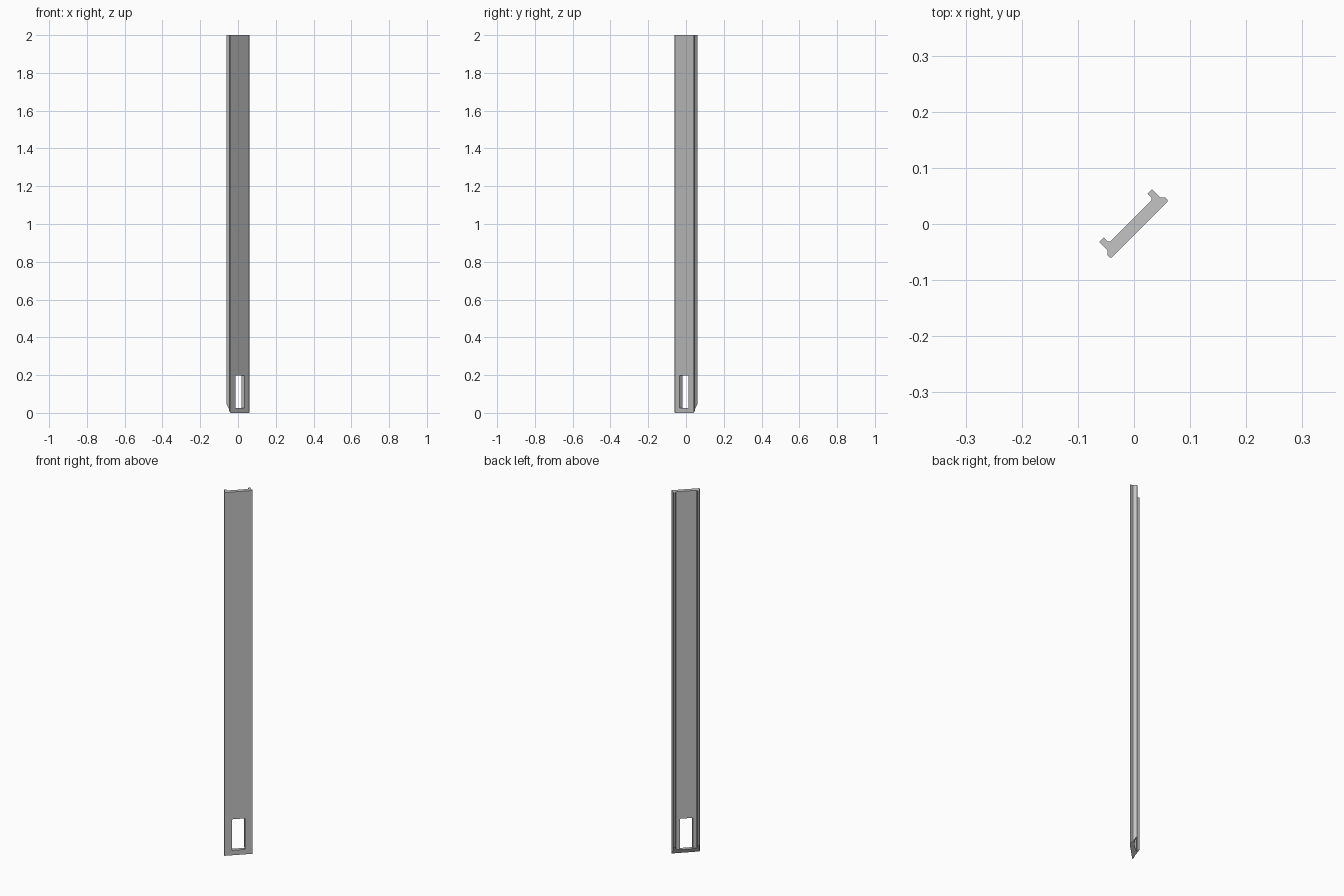
import bpy, bmesh, math
from mathutils import Vector, Matrix

if "Cube" in bpy.data.objects:
    bpy.data.objects.remove(bpy.data.objects["Cube"])

grey = bpy.data.materials.new("plain_grey")
grey.diffuse_color = (0.55, 0.55, 0.55, 1)
grey.use_nodes = True
grey.node_tree.nodes["Principled BSDF"].inputs["Base Color"].default_value = grey.diffuse_color

# Half cross-section: distance from the middle, depth (back is positive)
half = [(0.0700, -0.0141), (0.0725, -0.0120), (0.0730, -0.0070), (0.0710, -0.0040),
        (0.0665, 0.0005), (0.0665, 0.0205), (0.0655, 0.0212), (0.0560, 0.0212),
        (0.0550, 0.0205), (0.0550, 0.0110), (0.0520, 0.0078)]
profile = half + [(-u, v) for u, v in reversed(half)]

# Channel-shaped slat, extruded upwards
bm = bmesh.new()
face = bm.faces.new([bm.verts.new((u, v, 0)) for u, v in profile])
top = bmesh.ops.extrude_face_region(bm, geom=[face])["geom"]
bmesh.ops.translate(bm, vec=(0, 0, 2), verts=[g for g in top if isinstance(g, bmesh.types.BMVert)])

# Slanted foot: rises from the front edge to the back lips
cut = bmesh.ops.bisect_plane(bm, geom=bm.verts[:] + bm.edges[:] + bm.faces[:],
                             plane_co=(0, -0.0141, 0), plane_no=Vector((0, 1.4, -1)).normalized(),
                             clear_outer=True)
edges = [e for e in bm.edges if e.is_boundary]
bmesh.ops.holes_fill(bm, edges=edges, sides=0)
bmesh.ops.recalc_face_normals(bm, faces=bm.faces[:])
mesh = bpy.data.meshes.new("slat")
bm.to_mesh(mesh)
bm.free()
slat = bpy.data.objects.new("slat", mesh)
bpy.context.collection.objects.link(slat)
mesh.materials.append(grey)

# Window cutter near the foot
bpy.ops.mesh.primitive_cube_add(size=1)
cutter = bpy.context.object
cutter.name = "window_cutter"
cutter.data.transform(Matrix.Translation((0, 0, 0.1125)) @ Matrix.Diagonal((0.066, 0.2, 0.171, 1)))
cutter.data.materials.append(grey)
cutter.hide_render = True
cutter.hide_set(True)

# Turn the slat to its diagonal stance
for ob in (slat, cutter):
    ob.rotation_euler.z = math.pi / 4
mod = slat.modifiers.new("window", "BOOLEAN")
mod.object = cutter
mod.operation = "DIFFERENCE"
mod.solver = "EXACT"
